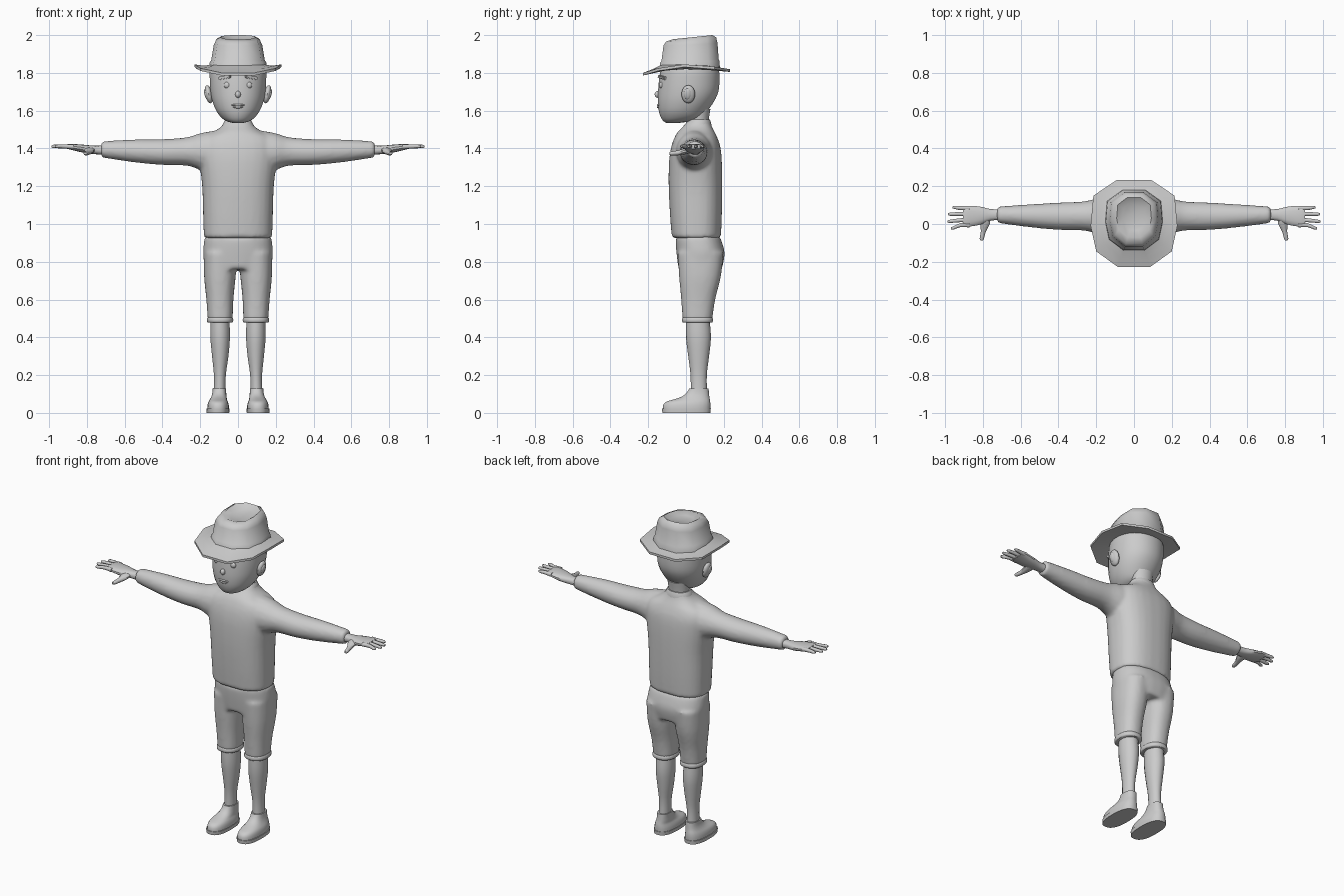
import bpy, bmesh, math
from mathutils import Vector, Matrix

grey = bpy.data.materials.new("plain grey")
grey.diffuse_color = (0.6, 0.6, 0.6, 1)


def spline(rows, steps):
    """Smooth in-between rows through the given rows."""
    rows = [Vector(r) for r in rows]
    out = []
    for i in range(len(rows) - 1):
        b, c = rows[i], rows[i + 1]
        a, d = rows[max(i - 1, 0)], rows[min(i + 2, len(rows) - 1)]
        for s in range(steps):
            t = s / steps
            out.append(b + (c - a) * 0.5 * t + (2 * a - 5 * b + 4 * c - d) * 0.5 * t * t
                       + (3 * b - a - 3 * c + d) * 0.5 * t ** 3)
    return out + [rows[-1]]


def tube(bm, axis, rows, sides=20, power=2.0, steps=3):
    """Closed loft along an axis; row = position, then min/max of both other axes."""
    rings = []
    for t, a0, a1, b0, b1 in spline(rows, steps):
        ring = []
        for k in range(sides):
            w = 2 * math.pi * (k + 0.5) / sides
            c, s = math.cos(w), math.sin(w)
            c = math.copysign(abs(c) ** (2 / power), c)
            s = math.copysign(abs(s) ** (2 / power), s)
            p = [(a0 + a1) / 2 + c * (a1 - a0) / 2, (b0 + b1) / 2 + s * (b1 - b0) / 2]
            p.insert("xyz".index(axis), t)
            ring.append(bm.verts.new(p))
        rings.append(ring)
    for r, q in zip(rings, rings[1:]):
        for k in range(sides):
            n = (k + 1) % sides
            bm.faces.new((r[k], r[n], q[n], q[k]))
    bm.faces.new(rings[0])
    bm.faces.new(rings[-1])


def ball(bm, centre, size, tilt=0.0, axis="Y", u=16):
    m = Matrix.Translation(centre) @ Matrix.Rotation(tilt, 4, axis) @ Matrix.Diagonal((*size, 1))
    bmesh.ops.create_uvsphere(bm, u_segments=u, v_segments=u // 2 + 2, radius=1, matrix=m)


def finish(name, bm, mirror=False, voxel=0, angle=40):
    bmesh.ops.recalc_face_normals(bm, faces=bm.faces)
    if mirror:
        geo = bmesh.ops.duplicate(bm, geom=bm.verts[:] + bm.edges[:] + bm.faces[:])["geom"]
        vs = [g for g in geo if isinstance(g, bmesh.types.BMVert)]
        bmesh.ops.scale(bm, vec=(-1, 1, 1), verts=vs)
        bmesh.ops.reverse_faces(bm, faces=[g for g in geo if isinstance(g, bmesh.types.BMFace)])
    me = bpy.data.meshes.new(name)
    bm.to_mesh(me)
    bm.free()
    me.materials.append(grey)
    me.shade_smooth()
    me.set_sharp_from_angle(angle=math.radians(angle))
    ob = bpy.data.objects.new(name, me)
    bpy.context.collection.objects.link(ob)
    if voxel:
        rm = ob.modifiers.new("fuse", 'REMESH')
        rm.mode, rm.voxel_size, rm.use_smooth_shade = 'VOXEL', voxel, True
        sm = ob.modifiers.new("soften", 'SMOOTH')
        sm.factor, sm.iterations = 0.5, 6
    return ob


# Shirt: body and sleeves fused into one skin
bm = bmesh.new()
tube(bm, "z", [(0.925, -.181, .181, -.075, .185), (1.05, -.185, .185, -.085, .19),
               (1.2, -.19, .19, -.092, .192), (1.33, -.205, .205, -.09, .19),
               (1.41, -.21, .21, -.078, .182), (1.46, -.185, .185, -.06, .165),
               (1.49, -.125, .125, -.042, .15), (1.52, -.085, .085, -.012, .135),
               (1.55, -.07, .07, .01, .128)], 28, 2.5)
for s in (1, -1):
    tube(bm, "x", [(s * .1, -.06, .15, 1.25, 1.5), (s * .2, -.05, .135, 1.285, 1.482),
                   (s * .27, -.035, .12, 1.308, 1.46), (s * .4, -.032, .114, 1.312, 1.45),
                   (s * .55, -.018, .105, 1.326, 1.448), (s * .725, .005, .093, 1.352, 1.438)], 16)
finish("shirt", bm, voxel=0.011)

# Shorts: hips and two legs fused
bm = bmesh.new()
tube(bm, "z", [(.76, -.175, .175, -.04, .19), (.84, -.185, .185, -.05, .205),
               (.9, -.181, .181, -.055, .192), (.935, -.175, .175, -.055, .178)], 28, 2.4)
for s in (1, -1):
    tube(bm, "z", [(r[0], s * r[1], s * r[2], r[3], r[4]) for r in (
        (.485, .028, .16, -.018, .138), (.6, .024, .168, -.026, .155),
        (.72, .012, .18, -.037, .185), (.85, .0, .182, -.045, .2))], 20, 2.3)
finish("shorts", bm, voxel=0.011)

# Rolled hems of the shorts
bm = bmesh.new()
tube(bm, "z", [(.478, .03, .16, -.016, .138), (.484, .025, .165, -.021, .143),
               (.498, .025, .165, -.021, .143), (.506, .03, .161, -.017, .139)], 24, 2.3, 2)
finish("shorts_hem", bm, True)

# Lower legs
bm = bmesh.new()
tube(bm, "z", [(.1, .066, .13, .025, .112), (.2, .064, .128, .024, .11), (.3, .05, .138, .012, .122),
               (.4, .042, .147, .0, .132), (.5, .045, .145, .0, .124)], 18)
finish("lower_legs", bm, True)

# Shoes: flat sole and a rounded upper
bm = bmesh.new()
tube(bm, "z", [(0, .046, .166, -.126, .13), (.022, .044, .167, -.128, .132)], 24, 2.5, 1)
finish("shoe_soles", bm, True)
bm = bmesh.new()
tube(bm, "z", [(.018, .047, .163, -.124, .129), (.04, .048, .162, -.122, .13), (.058, .053, .157, -.108, .129),
               (.07, .058, .15, -.07, .127), (.085, .06, .142, -.025, .124), (.105, .062, .136, .002, .122),
               (.128, .062, .134, .016, .12)], 24, 2.4, 2)
finish("shoe_uppers", bm, True)

# Neck and collar
bm = bmesh.new()
tube(bm, "z", [(1.48, -.065, .065, .01, .125), (1.54, -.062, .062, .017, .12),
               (1.61, -.07, .07, .01, .13)], 20)
finish("neck", bm)
bm = bmesh.new()
tube(bm, "z", [(1.515, -.085, .085, -.012, .137), (1.535, -.078, .078, .002, .133),
               (1.552, -.068, .068, .012, .127)], 24, 2.2, 2)
finish("collar", bm)

# Head
bm = bmesh.new()
tube(bm, "z", [(1.536, -.03, .03, -.105, -.03), (1.545, -.062, .062, -.12, .03), (1.565, -.09, .09, -.134, .085),
               (1.6, -.116, .116, -.145, .115), (1.65, -.136, .136, -.15, .15), (1.7, -.146, .146, -.149, .172),
               (1.76, -.15, .15, -.144, .178), (1.82, -.148, .148, -.134, .174),
               (1.88, -.12, .12, -.11, .15)], 28, 2.1)
finish("head", bm, angle=60)

# Ears: outer shell with a raised inner fold
bm = bmesh.new()
ball(bm, (.155, .012, 1.687), (.019, .036, .049), .2)
ball(bm, (.168, .008, 1.688), (.01, .02, .03), .2)
finish("ears", bm, True)

# Face: eyes, brows, nose, lips
bm = bmesh.new()
ball(bm, (.057, -.128, 1.735), (.018, .014, .018))
finish("eyes", bm, True)
bm = bmesh.new()
m = (Matrix.Translation((.068, -.121, 1.776)) @ Matrix.Rotation(.5, 4, "Z")
     @ Matrix.Rotation(.16, 4, "Y") @ Matrix.Diagonal((.072, .03, .017, 1)))
bmesh.ops.create_cube(bm, size=1, matrix=m)
bmesh.ops.bevel(bm, geom=bm.edges[:], offset=.004, segments=2, affect='EDGES')
finish("eyebrows", bm, True)
bm = bmesh.new()
ball(bm, (0, -.15, 1.686), (.015, .016, .018))
finish("nose", bm)
bm = bmesh.new()
ball(bm, (0, -.143, 1.63), (.036, .011, .007))
ball(bm, (0, -.143, 1.619), (.027, .011, .007))
finish("lips", bm)

# Hands: palm, four fingers and a thumb
bm = bmesh.new()
tube(bm, "x", [(.7, .02, .078, 1.366, 1.416), (.76, .017, .08, 1.37, 1.415), (.82, -.006, .094, 1.378, 1.42),
               (.88, -.015, .097, 1.392, 1.424), (.905, -.012, .094, 1.398, 1.422)], 14, 2.4)
for tip, y0, y1 in ((.96, .084, .088), (.985, .053, .052), (.987, .02, .014), (.97, -.006, -.022)):
    tube(bm, "x", [(.87, y0 - .013, y0 + .013, 1.396, 1.422), (.92, y0 - .011, y0 + .011, 1.4, 1.422),
                   (tip - .012, y1 - .009, y1 + .009, 1.402, 1.42),
                   (tip, y1 - .005, y1 + .005, 1.406, 1.416)], 10, 2, 2)
tube(bm, "y", [(-.088, .8, .812, 1.368, 1.38), (-.078, .794, .818, 1.363, 1.384),
               (-.04, .784, .812, 1.364, 1.39), (0, .762, .815, 1.37, 1.404),
               (.03, .76, .82, 1.375, 1.41)], 10, 2, 2)
finish("hands", bm, True)

# Hat brim: ten-sided, drooping to the front and lifted at the sides
rim = [(.09, .234, 1.812), (.215, .15, 1.826), (.23, -.01, 1.838), (.2, -.145, 1.818), (.085, -.228, 1.793)]
rim = rim + [(-x, y, z) for x, y, z in reversed(rim)]
bm = bmesh.new()
loops = []
for f, dz, lift in ((.55, -.008, 1), (.78, -.012, .6), (1, -.007, 0), (1, .007, 0), (.78, .006, .6), (.55, .02, 1)):
    loops.append([bm.verts.new((x * f, .008 + (y - .008) * f, z + (1.828 - z) * lift + dz)) for x, y, z in rim])
for r, q in zip(loops, loops[1:]):
    for k in range(10):
        n = (k + 1) % 10
        bm.faces.new((r[k], r[n], q[n], q[k]))
finish("hat_brim", bm, angle=50)

# Hat crown: ten-sided, taller at the back, with a sunken top
bm = bmesh.new()
loops = []
for hx, y0, y1, z0, z1 in ((.155, -.142, .18, 1.815, 1.828), (.149, -.137, .176, 1.855, 1.865),
                           (.142, -.13, .173, 1.862, 1.872), (.128, -.119, .167, 1.945, 1.955),
                           (.115, -.105, .16, 1.966, 1.988), (.092, -.07, .14, 1.978, 2.0),
                           (.06, -.035, .11, 1.963, 1.978)):
    loops.append([])
    for x, y, z in rim:
        t = (y + .228) / .462
        loops[-1].append(bm.verts.new((x / .23 * hx, y0 + (y1 - y0) * t, z0 + (z1 - z0) * t)))
for r, q in zip(loops, loops[1:]):
    for k in range(10):
        n = (k + 1) % 10
        bm.faces.new((r[k], r[n], q[n], q[k]))
bm.faces.new(loops[-1])
finish("hat_crown", bm, angle=50)
